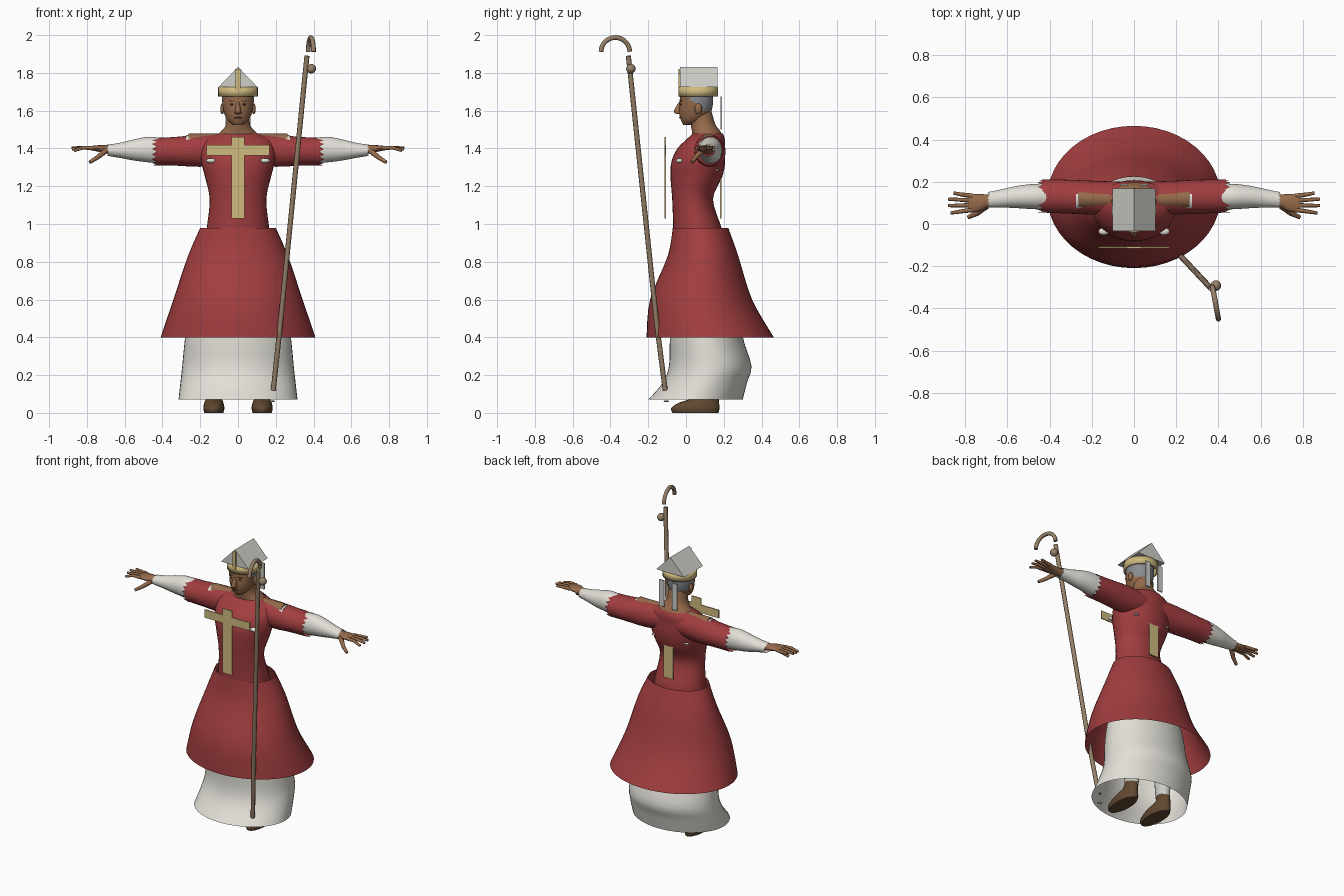
import bpy, bmesh, math
from mathutils import Vector

if "Cube" in bpy.data.objects:
    bpy.data.objects.remove(bpy.data.objects["Cube"], do_unlink=True)


def material(name, r, g, b):
    m = bpy.data.materials.new(name)
    m.use_nodes = True
    m.diffuse_color = (r, g, b, 1)
    m.node_tree.nodes["Principled BSDF"].inputs["Base Color"].default_value = (r, g, b, 1)
    return m


RED = material("red cloth", .36, .047, .05)
WHITE = material("white linen", .76, .74, .68)
PALE = material("pale grey", .62, .62, .58)
GOLD = material("gold trim", .62, .49, .21)
SKIN = material("skin", .30, .145, .07)
HAIR = material("grey hair", .25, .26, .28)
WOOD = material("staff wood", .31, .22, .14)
DARK = material("dark brown", .12, .065, .03)


def finish(bm, name, mat, smooth=True):
    bmesh.ops.recalc_face_normals(bm, faces=bm.faces)
    me = bpy.data.meshes.new(name)
    bm.to_mesh(me)
    bm.free()
    ob = bpy.data.objects.new(name, me)
    bpy.context.collection.objects.link(ob)
    me.materials.append(mat)
    if smooth:
        bpy.ops.object.select_all(action='DESELECT')
        ob.select_set(True)
        bpy.context.view_layer.objects.active = ob
        bpy.ops.object.shade_smooth_by_angle(angle=math.radians(45))
    return ob


def refine(rings, steps):
    """Catmull-Rom interpolation between cross-sections."""
    out, n = [], len(rings)
    for i in range(n - 1):
        p = [rings[max(0, min(n - 1, i + k))] for k in (-1, 0, 1, 2)]
        for j in range(steps):
            t = j / steps
            out.append([.5 * (2 * b + (c - a) * t + (2 * a - 5 * b + 4 * c - d) * t * t
                              + (3 * b - a - 3 * c + d) * t ** 3) for a, b, c, d in zip(*p)])
    return out + [list(rings[-1])]


def loft(name, rings, mat, axis='z', seg=32, steps=4, caps=False, side=1, x=0, jag=0):
    """axis z: rings (z, y, rx, ry); axis x: rings (x, y, z, ry, rz)."""
    bm, loops = bmesh.new(), []
    rings = refine(rings, steps)
    for k, r in enumerate(rings):
        loop = []
        for i in range(seg):
            c, s = math.cos(i * math.tau / seg), math.sin(i * math.tau / seg)
            if axis == 'z':
                p = (x + r[2] * c, r[1] + r[3] * s, r[0])
            else:
                end = jag * (i % 2) if k == len(rings) - 1 else 0
                p = (side * (r[0] + end), r[1] + r[3] * c, r[2] + r[4] * s)
            loop.append(bm.verts.new(p))
        loops.append(loop)
    for a, b in zip(loops, loops[1:]):
        for i in range(seg):
            j = (i + 1) % seg
            bm.faces.new((a[i], a[j], b[j], b[i]))
    if caps:
        bm.faces.new(loops[0])
        bm.faces.new(loops[-1])
    return finish(bm, name, mat)


def box(name, x0, x1, y0, y1, z0, z1, mat):
    bm = bmesh.new()
    bmesh.ops.create_cube(bm, size=1)
    for v in bm.verts:
        v.co = ((x0 + x1) / 2 + v.co.x * (x1 - x0), (y0 + y1) / 2 + v.co.y * (y1 - y0),
                (z0 + z1) / 2 + v.co.z * (z1 - z0))
    return finish(bm, name, mat, False)


def ball(name, center, radii, mat):
    bm = bmesh.new()
    bmesh.ops.create_uvsphere(bm, u_segments=16, v_segments=10, radius=1)
    for v in bm.verts:
        v.co = Vector(center) + Vector(a * b for a, b in zip(v.co, radii))
    return finish(bm, name, mat)


def tube(name, points, radius, mat, taper=1):
    cu = bpy.data.curves.new(name, 'CURVE')
    cu.dimensions, cu.bevel_depth, cu.bevel_resolution, cu.use_fill_caps = '3D', radius, 2, True
    sp = cu.splines.new('POLY')
    sp.points.add(len(points) - 1)
    for i, p in enumerate(points):
        sp.points[i].co = (*p, 1)
        sp.points[i].radius = 1 + (taper - 1) * i / (len(points) - 1)
    ob = bpy.data.objects.new(name, cu)
    bpy.context.collection.objects.link(ob)
    cu.materials.append(mat)
    return ob


# Robes
loft("outer_skirt", [(.4, .128, .41, .337), (.6, .08, .342, .27), (.83, .09, .265, .187),
                     (.98, .077, .2, .147)], RED, seg=48)
loft("under_robe", [(.07, .05, .315, .25), (.16, .1, .305, .223), (.25, .128, .295, .218),
                    (.4, .108, .28, .193), (.6, .1, .25, .17), (.95, .06, .155, .11)], WHITE, seg=48)
loft("bodice", [(.93, .06, .17, .13), (.98, .06, .165, .128), (1.13, .035, .15, .108),
                (1.25, .055, .175, .137), (1.33, .065, .195, .142), (1.4, .08, .195, .125),
                (1.45, .105, .17, .1), (1.478, .115, .11, .08)], RED)

# Shoulders showing through the collar opening
loft("collar_lining", [(-.275, .12, 1.425, .052, .045), (.275, .12, 1.425, .052, .045)], WHITE,
     axis='x', steps=1, caps=True)
loft("bare_shoulders", [(-.262, .12, 1.43, .046, .048), (.262, .12, 1.43, .046, .048)], SKIN,
     axis='x', steps=1, caps=True)

for s, side in ((1, "left"), (-1, "right")):
    # Arms
    loft(side + "_sleeve", [(.06, .12, 1.395, .08, .08), (.2, .125, 1.388, .08, .085),
                            (.33, .13, 1.385, .08, .076), (.43, .132, 1.383, .078, .073)],
         RED, axis='x', side=s, jag=.025)
    loft(side + "_undersleeve", [(.38, .13, 1.385, .062, .066), (.47, .13, 1.394, .06, .068),
                                 (.55, .128, 1.392, .053, .056), (.62, .122, 1.39, .044, .041),
                                 (.685, .115, 1.39, .037, .03)], WHITE, axis='x', side=s, jag=.01)
    # Hands
    loft(side + "_palm", [(.64, .115, 1.392, .03, .024), (.69, .11, 1.395, .03, .022),
                          (.74, .1, 1.4, .043, .017), (.785, .1, 1.402, .042, .01)],
         SKIN, axis='x', side=s, seg=16, caps=True)
    for finger, y0, x1, y1, z1 in (("index", .067, .868, .052, 1.388), ("middle", .089, .88, .087, 1.396),
                                   ("ring", .111, .88, .118, 1.402), ("little", .133, .855, .147, 1.405)):
        tube(f"{side}_{finger}_finger", [(s * .765, y0, 1.402), (s * .82, (y0 + y1) / 2, 1.404),
                                         (s * x1, y1, z1)], .0115, SKIN, .65)
    tube(side + "_thumb", [(s * .7, .085, 1.388), (s * .745, .05, 1.352), (s * .785, .032, 1.327)],
         .016, SKIN, .6)
    # Legs and feet
    loft(side + "_foot", [(0, .05, .05, .122), (.025, .05, .056, .128), (.055, .07, .05, .105),
                          (.085, .115, .038, .06), (.13, .125, .034, .042)], DARK, x=s * .128, seg=20, caps=True)
    loft(side + "_leg", [(.11, .125, .04, .048), (.3, .12, .05, .06), (.7, .08, .07, .075)],
         PALE, x=s * .122, seg=20)
    # Linen patches on the bodice
    ball(side + "_chest_patch", (s * .143, -.035, 1.335), (.026, .018, .013), WHITE)
    ball(side + "_back_patch", (s * .12, .165, 1.285), (.016, .014, .006), WHITE)
    # Face details
    ball(side + "_ear", (s * .083, .065, 1.61), (.011, .019, .029), SKIN)
    ball(side + "_eye", (s * .031, -.027, 1.633), (.012, .005, .005), DARK)
    box(side + "_eyebrow", s * .014, s * .046, -.032, -.022, 1.648, 1.653, DARK)
    # Hanging ribbons
    box(side + "_headdress_ribbon", s * .03, s * .066, .182, .19, 1.5, 1.675, PALE)

# Head and neck
loft("neck", [(1.465, .115, .12, .08), (1.495, .105, .085, .074), (1.53, .09, .064, .065),
              (1.61, .075, .056, .056)], SKIN)
head = loft("head", [(1.523, .008, .022, .022), (1.545, .028, .052, .053), (1.58, .045, .071, .08),
                     (1.62, .052, .08, .088), (1.66, .055, .084, .088), (1.7, .055, .08, .085),
                     (1.74, .055, .045, .05)], SKIN, caps=True)
head.data.materials.append(HAIR)
for f in head.data.polygons:
    if f.center.z > 1.6 and f.center.y > .07 - 1.2 * (f.center.z - 1.62):
        f.material_index = 1
loft("nose", [(1.582, -.034, .016, .012), (1.596, -.04, .017, .025), (1.645, -.03, .007, .008)],
     SKIN, seg=12, caps=True)
ball("mouth", (0, -.03, 1.562), (.022, .006, .004), DARK)

# Headdress
band = loft("headdress_band", [(1.675, .065, .105, .105), (1.725, .065, .105, .105)], GOLD, steps=1)
band.modifiers.new("thickness", 'SOLIDIFY').thickness = .01
bm = bmesh.new()
ends = [[bm.verts.new((x, y, z)) for x, z in ((-.103, 1.725), (.103, 1.725), (0, 1.832))]
        for y in (-.033, .167)]
for end in ends:
    bm.faces.new(end)
for i in range(3):
    j = (i + 1) % 3
    bm.faces.new((ends[0][i], ends[0][j], ends[1][j], ends[1][i]))
finish(bm, "headdress_peak", PALE, False)
box("headdress_strip", -.012, .012, -.041, -.033, 1.7, 1.82, GOLD)

# Cross on the chest and band on the back
box("cross_upright", -.035, .035, -.115, -.107, 1.03, 1.46, GOLD)
box("cross_bar", -.167, .167, -.1145, -.1075, 1.363, 1.417, GOLD)
box("back_band", -.035, .035, .181, .189, 1.03, 1.4, GOLD)

# Staff with knob and hooked top
tube("staff", [(.187, -.11, .12), (.224, -.155, .47), (.365, -.305, 1.89)], .0135, WOOD)
ball("staff_knob", (.388, -.292, 1.822), (.025, .025, .025), WOOD)
ball("staff_tip", (.182, -.105, .062), (.014, .014, .005), PALE)
start, finish_pt = Vector((.372, -.298, 1.912)), Vector((.4, -.45, 1.912))
mid, half = (start + finish_pt) / 2, (start - finish_pt) / 2
tube("staff_hook", [mid + half * math.cos(a) + Vector((0, 0, .075 * math.sin(a)))
                    for a in (math.pi * i / 14 for i in range(15))], .0125, WOOD)
